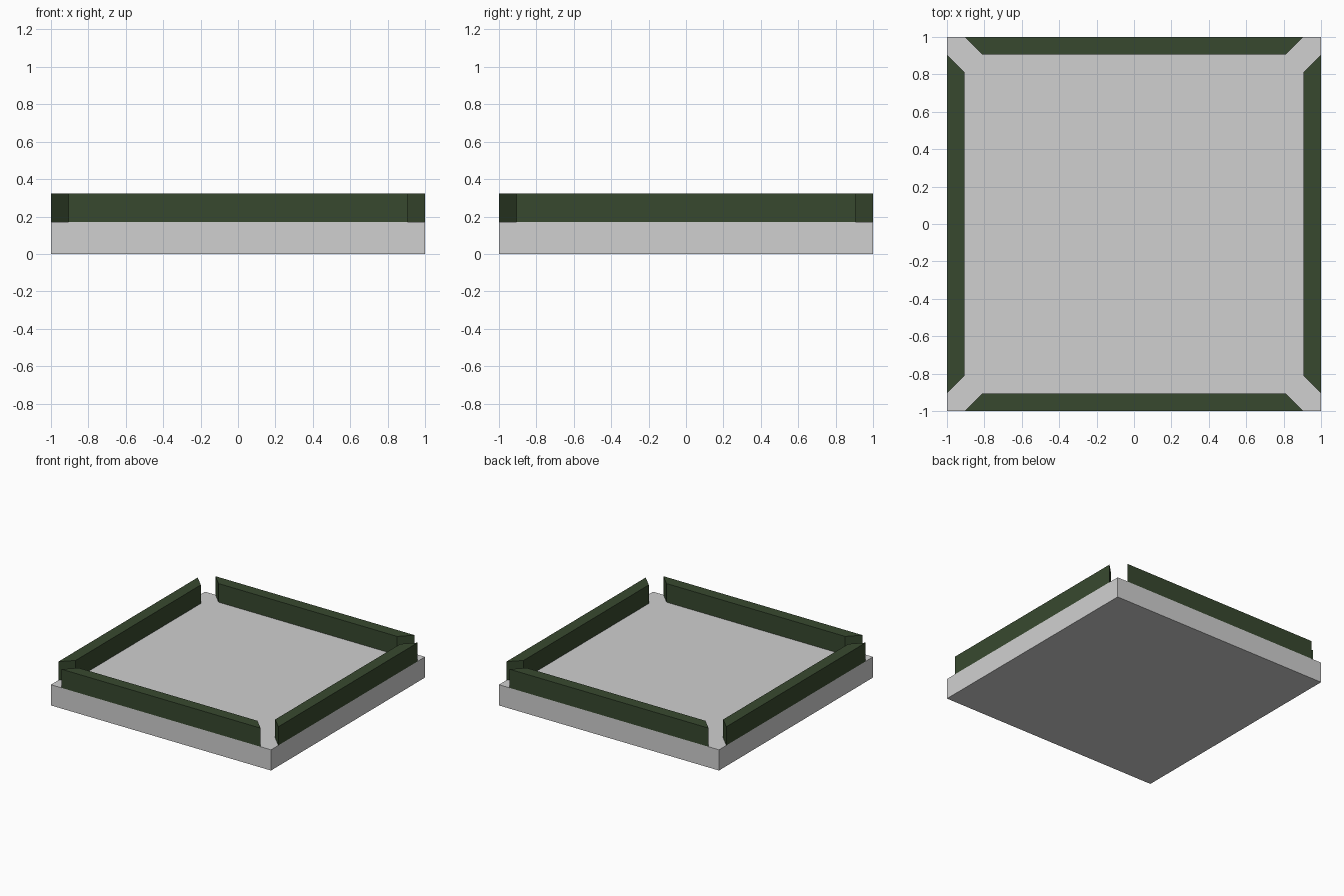
import bpy
import bmesh
import math
from mathutils import Matrix

if "Cube" in bpy.data.objects:
    bpy.data.objects.remove(bpy.data.objects["Cube"])


def make_material(name, color):
    mat = bpy.data.materials.new(name)
    mat.diffuse_color = (*color, 1.0)
    mat.use_nodes = True
    mat.node_tree.nodes["Principled BSDF"].inputs["Base Color"].default_value = mat.diffuse_color
    return mat


def extruded(name, outline, z0, z1, mat, angle=0.0):
    """Closed prism from a counter-clockwise outline, turned about z."""
    bm = bmesh.new()
    base = bm.faces.new([bm.verts.new((x, y, z0)) for x, y in outline])
    top = bmesh.ops.extrude_face_region(bm, geom=[base], use_keep_orig=True)
    for v in top["geom"]:
        if isinstance(v, bmesh.types.BMVert):
            v.co.z = z1
    bmesh.ops.recalc_face_normals(bm, faces=bm.faces)
    bm.transform(Matrix.Rotation(angle, 4, "Z"))
    mesh = bpy.data.meshes.new(name)
    bm.to_mesh(mesh)
    bm.free()
    mesh.materials.append(mat)
    obj = bpy.data.objects.new(name, mesh)
    bpy.context.collection.objects.link(obj)
    return obj


grey = make_material("light grey stone", (0.63, 0.63, 0.63))
green = make_material("dark green", (0.039, 0.066, 0.028))

SLAB_TOP, RAIL_TOP = 0.17, 0.323
INNER, OUTER_END, INNER_END = 0.907, 0.905, 0.812

# Square base slab
extruded("base_slab", [(-1, -1), (1, -1), (1, 1), (-1, 1)], 0, SLAB_TOP, grey)

# Four border rails with mitred ends, leaving the corners open
rail = [(-OUTER_END, -1), (OUTER_END, -1), (INNER_END, -INNER), (-INNER_END, -INNER)]
for i, side in enumerate(("front", "right", "back", "left")):
    extruded(side + "_rail", rail, SLAB_TOP, RAIL_TOP, green, i * math.pi / 2)
